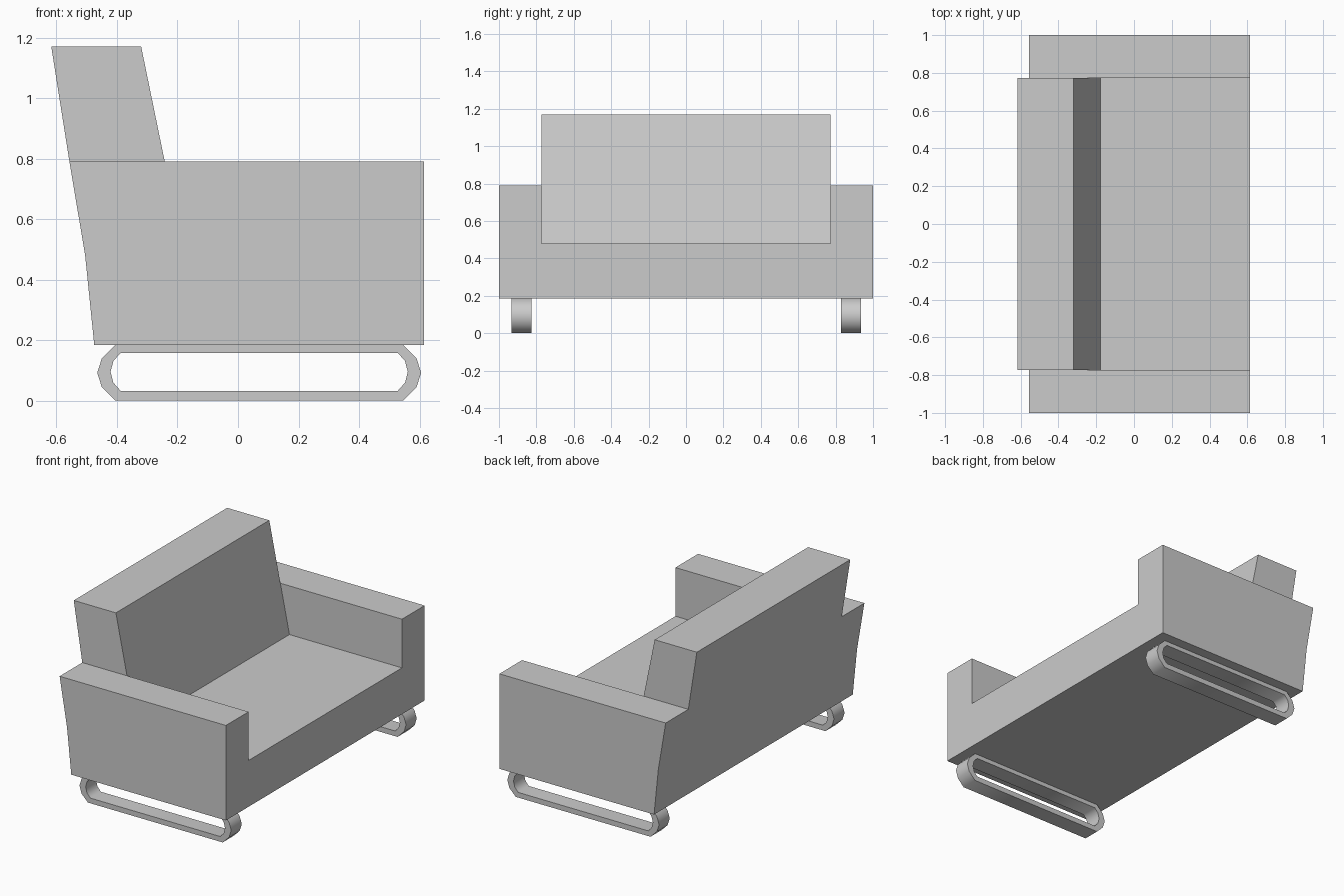
import bpy, bmesh, math

if "Cube" in bpy.data.objects:
    bpy.data.objects.remove(bpy.data.objects["Cube"])


def strip(bm, points, y0, y1):
    """Closed x-z loop swept from y0 to y1 without caps."""
    for (xa, za), (xb, zb) in zip(points, points[1:] + points[:1]):
        bm.faces.new([bm.verts.new(c) for c in
                      ((xa, y0, za), (xb, y0, zb), (xb, y1, zb), (xa, y1, za))])


def panel(bm, points, y):
    """Flat face in the x-z plane at the given y."""
    bm.faces.new([bm.verts.new((x, y, z)) for x, z in points])


def finish(bm, name):
    bmesh.ops.remove_doubles(bm, verts=bm.verts[:], dist=1e-4)
    bmesh.ops.recalc_face_normals(bm, faces=bm.faces[:])
    bmesh.ops.dissolve_limit(bm, angle_limit=0.001, verts=bm.verts[:], edges=bm.edges[:])
    mesh = bpy.data.meshes.new(name)
    bm.to_mesh(mesh)
    bm.free()
    obj = bpy.data.objects.new(name, mesh)
    bpy.context.collection.objects.link(obj)
    return obj


# Side-profile key points (x, z)
back_low, front_low = (-0.475, 0.185), (0.615, 0.185)
seat_front, seat_back = (0.615, 0.48), (-0.178, 0.48)
arm_front, arm_meet, arm_back = (0.615, 0.79), (-0.242, 0.79), (-0.557, 0.79)
top_front, top_back = (-0.32, 1.17), (-0.617, 1.17)
back_mid = (-0.505, 0.48)
ARM_IN, ARM_OUT = 0.772, 1.0

# Upholstered body: seat and backrest in the middle, arms at both ends
bm = bmesh.new()
arm = [back_low, front_low, seat_front, arm_front, arm_meet, arm_back, back_mid]
middle = [back_low, front_low, seat_front, seat_back, arm_meet,
          top_front, top_back, arm_back, back_mid]
strip(bm, middle, -ARM_IN, ARM_IN)
for s in (-1, 1):
    strip(bm, arm, s * ARM_IN, s * ARM_OUT)
    panel(bm, arm, s * ARM_OUT)
    panel(bm, [seat_front, arm_front, arm_meet, seat_back], s * ARM_IN)
    panel(bm, [arm_meet, top_front, top_back, arm_back], s * ARM_IN)
finish(bm, "sofa_body")


# Rounded loop-shaped runners
CX = 0.07
outer_half = [(-0.475, 0.0), (-0.52, 0.045), (-0.535, 0.0925), (-0.52, 0.14), (-0.475, 0.185)]
inner_half = [(-0.458, 0.033), (-0.482, 0.06), (-0.491, 0.0955), (-0.482, 0.131), (-0.458, 0.158)]


def full_loop(half):
    return [(CX + x, z) for x, z in half] + [(CX - x, z) for x, z in reversed(half)]


def runner(name, y0, y1):
    bm = bmesh.new()
    outer, inner = full_loop(outer_half), full_loop(inner_half)
    strip(bm, outer, y0, y1)
    strip(bm, inner, y0, y1)
    for i in range(len(outer)):
        j = (i + 1) % len(outer)
        for y in (y0, y1):
            panel(bm, [outer[i], outer[j], inner[j], inner[i]], y)
    obj = finish(bm, name)
    bpy.ops.object.select_all(action='DESELECT')
    obj.select_set(True)
    bpy.context.view_layer.objects.active = obj
    bpy.ops.object.shade_smooth_by_angle(angle=math.radians(50))


runner("left_runner", -0.932, -0.826)
runner("right_runner", 0.828, 0.935)
